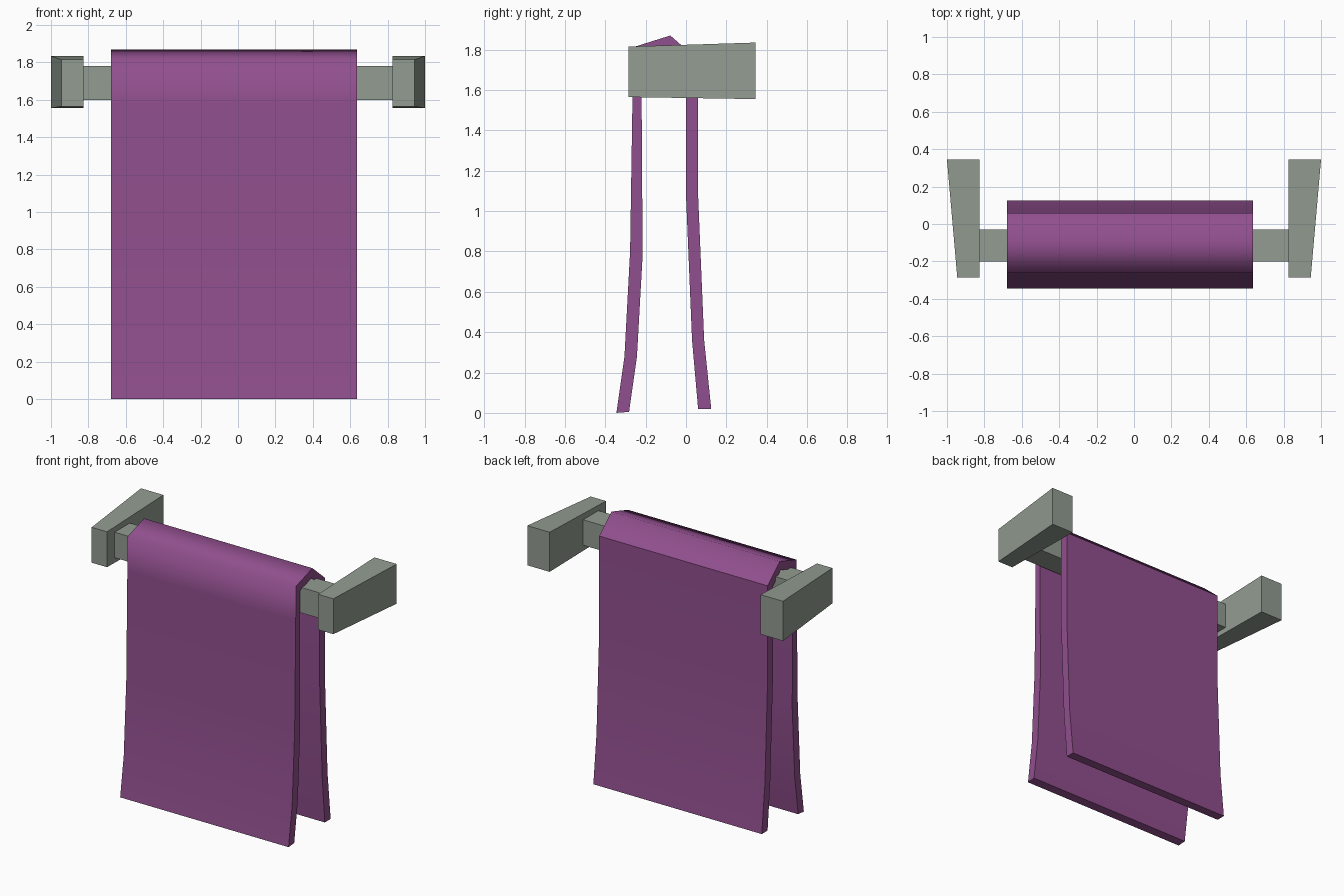
import bpy, bmesh

if "Cube" in bpy.data.objects:
    bpy.data.objects.remove(bpy.data.objects["Cube"])


def material(name, rgb):
    m = bpy.data.materials.new(name)
    m.diffuse_color = (*rgb, 1)
    m.use_nodes = True
    m.node_tree.nodes["Principled BSDF"].inputs["Base Color"].default_value = m.diffuse_color
    return m


PURPLE = material("purple cloth", (0.28, 0.078, 0.268))
GREY = material("grey green metal", (0.287, 0.332, 0.283))


def add_object(name, bm, mat):
    bmesh.ops.recalc_face_normals(bm, faces=bm.faces)
    me = bpy.data.meshes.new(name)
    bm.to_mesh(me)
    bm.free()
    me.materials.append(mat)
    ob = bpy.data.objects.new(name, me)
    bpy.context.collection.objects.link(ob)
    return ob


def box(name, x, y, z, mat, shape=None):
    """Box from ranges; shape(co) can adjust each corner."""
    bm = bmesh.new()
    bmesh.ops.create_cube(bm, size=1)
    for v in bm.verts:
        v.co = [r[0] if c < 0 else r[1] for c, r in zip(v.co, (x, y, z))]
        if shape:
            shape(v.co)
    return add_object(name, bm, mat)


# Rail that carries the towel
box("rail", (-0.83, 0.83), (-0.2, -0.03), (1.6, 1.78), GREY)


# Wall brackets, wider and taller towards the wall
def bracket_taper(side):
    def shape(co):
        if co.y < 0:
            if abs(co.x) > 0.9:
                co.x = side * 0.945
            co.z = 1.565 if co.z < 1.7 else 1.815
    return shape


for side, label in ((-1, "left"), (1, "right")):
    box(label + "_bracket", (side * 0.825, side * 1.0), (-0.285, 0.345),
        (1.555, 1.835), GREY, bracket_taper(side))

# Towel: (y, z) outline pairs, from front hem over the rail to back hem
outer = [(-0.345, 0.0), (-0.305, 0.28), (-0.277, 0.8), (-0.265, 1.57), (-0.262, 1.812),
         (-0.078, 1.87), (0.06, 1.75), (0.06, 1.08), (0.09, 0.36), (0.125, 0.02)]
inner = [(-0.282, 0.005), (-0.243, 0.28), (-0.215, 0.78), (-0.22, 1.57), (-0.217, 1.765),
         (-0.085, 1.805), (0.0, 1.725), (0.0, 1.08), (0.03, 0.36), (0.06, 0.02)]
X0, X1 = -0.68, 0.637
n = len(outer)
bm = bmesh.new()
rows = [[[bm.verts.new((x, y, z)) for y, z in line] for line in (outer, inner)]
        for x in (X0, X1)]
(lo, li), (ro, ri) = rows
for i in range(n - 1):
    bm.faces.new((lo[i], lo[i + 1], ro[i + 1], ro[i]))   # outside
    bm.faces.new((li[i], li[i + 1], ri[i + 1], ri[i]))   # inside
    for o, k in ((lo, li), (ro, ri)):                    # side edges
        bm.faces.new((o[i], o[i + 1], k[i + 1], k[i]))
for i in (0, n - 1):                                     # hems
    bm.faces.new((lo[i], ro[i], ri[i], li[i]))
# Soft over the folds, crisp at the borders and the back upper fold
for f in bm.faces:
    f.smooth = True
for e in bm.edges:
    a, b = (f.normal.copy() for f in e.link_faces)
    ends = [v.co for v in e.verts]
    along_x = abs(ends[0].x - ends[1].x) > 0.1
    back_fold = along_x and ends[0].y > -0.01 and ends[0].z > 1.7
    hem = along_x and ends[0].z < 0.1
    e.smooth = along_x and not back_fold and not hem
add_object("towel", bm, PURPLE)
